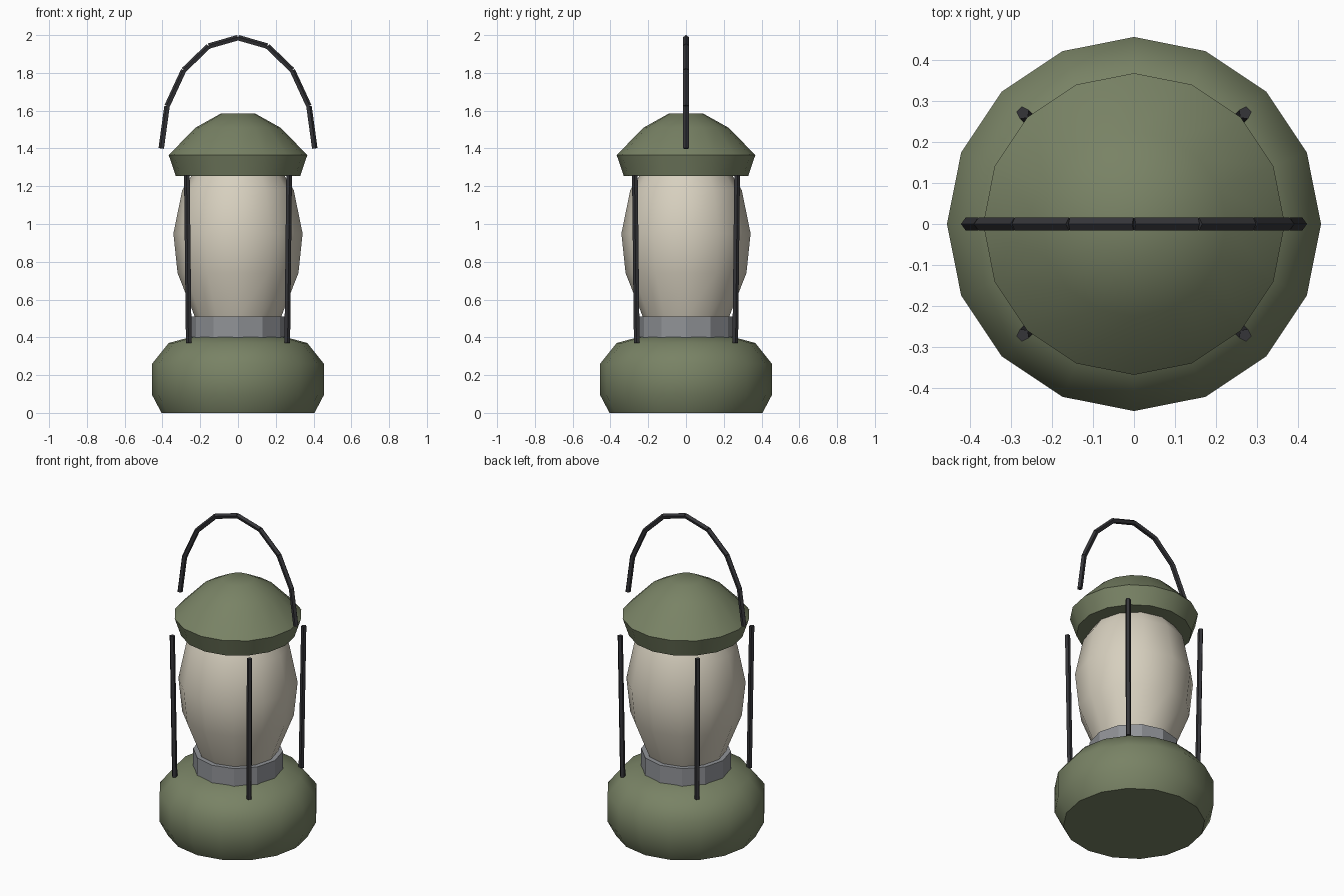
import bpy, bmesh, math
from mathutils import Vector, Matrix

if "Cube" in bpy.data.objects:
    bpy.data.objects.remove(bpy.data.objects["Cube"])


def material(name, rgb):
    m = bpy.data.materials.new(name)
    m.diffuse_color = (*rgb, 1)
    m.use_nodes = True
    m.node_tree.nodes["Principled BSDF"].inputs["Base Color"].default_value = m.diffuse_color
    return m


green = material("green_paint", (0.19, 0.225, 0.13))
cream = material("cream_glass", (0.68, 0.63, 0.52))
steel = material("collar_metal", (0.28, 0.29, 0.31))
dark = material("dark_wire", (0.035, 0.035, 0.04))


def finish(bm, name, mat, angle):
    bmesh.ops.recalc_face_normals(bm, faces=bm.faces)
    me = bpy.data.meshes.new(name)
    bm.to_mesh(me)
    bm.free()
    me.materials.append(mat)
    ob = bpy.data.objects.new(name, me)
    bpy.context.collection.objects.link(ob)
    if angle:
        bpy.ops.object.select_all(action='DESELECT')
        ob.select_set(True)
        bpy.context.view_layer.objects.active = ob
        bpy.ops.object.shade_smooth_by_angle(angle=math.radians(angle))
    return ob


def lathe(name, profile, sides, mat, angle=40):
    """Revolve (radius, height) points, closing both ends with flat caps."""
    bm = bmesh.new()
    rings = [[bm.verts.new((r * math.cos(math.tau * i / sides),
                            r * math.sin(math.tau * i / sides), z))
              for i in range(sides)] for r, z in profile]
    for a, b in zip(rings, rings[1:]):
        for i in range(sides):
            j = (i + 1) % sides
            bm.faces.new((a[i], a[j], b[j], b[i]))
    bm.faces.new(rings[0][::-1])
    bm.faces.new(rings[-1])
    return finish(bm, name, mat, angle)


def add_rod(bm, p, q, radius, sides=5):
    p, q = Vector(p), Vector(q)
    d = q - p
    turn = d.to_track_quat('Z', 'Y').to_matrix().to_4x4()
    bmesh.ops.create_cone(bm, cap_ends=True, segments=sides,
                          radius1=radius, radius2=radius, depth=d.length,
                          matrix=Matrix.Translation((p + q) / 2) @ turn)


# Fuel tank base
lathe("base", [(0.405, 0), (0.455, 0.095), (0.455, 0.26),
               (0.367, 0.37), (0.22, 0.41)], 16, green)

# Burner collar
lathe("collar", [(0.257, 0.37), (0.257, 0.51)], 12, steel, 25)

# Glass globe
lathe("globe", [(0.225, 0.50), (0.32, 0.74), (0.342, 0.95),
                (0.295, 1.18), (0.23, 1.28)], 12, cream)

# Hood with rim
lathe("hood", [(0.33, 1.255), (0.367, 1.365), (0.225, 1.51),
               (0.09, 1.585)], 16, green)

# Four guard posts, leaning slightly outwards
for sx, side in ((-1, "left"), (1, "right")):
    for sy, end in ((-1, "front"), (1, "back")):
        bm = bmesh.new()
        add_rod(bm, (sx * 0.26, sy * 0.26, 0.37),
                (sx * 0.27, sy * 0.27, 1.26), 0.016)
        finish(bm, f"post_{end}_{side}", dark, 0)

# Arched carrying handle made of straight rods
arch = [(0.405 * math.cos(math.pi * i / 8), 0,
         1.40 + 0.585 * math.sin(math.pi * i / 8)) for i in range(9)]
bm = bmesh.new()
for p, q in zip(arch, arch[1:]):
    add_rod(bm, p, q, 0.016)
finish(bm, "handle", dark, 0)
